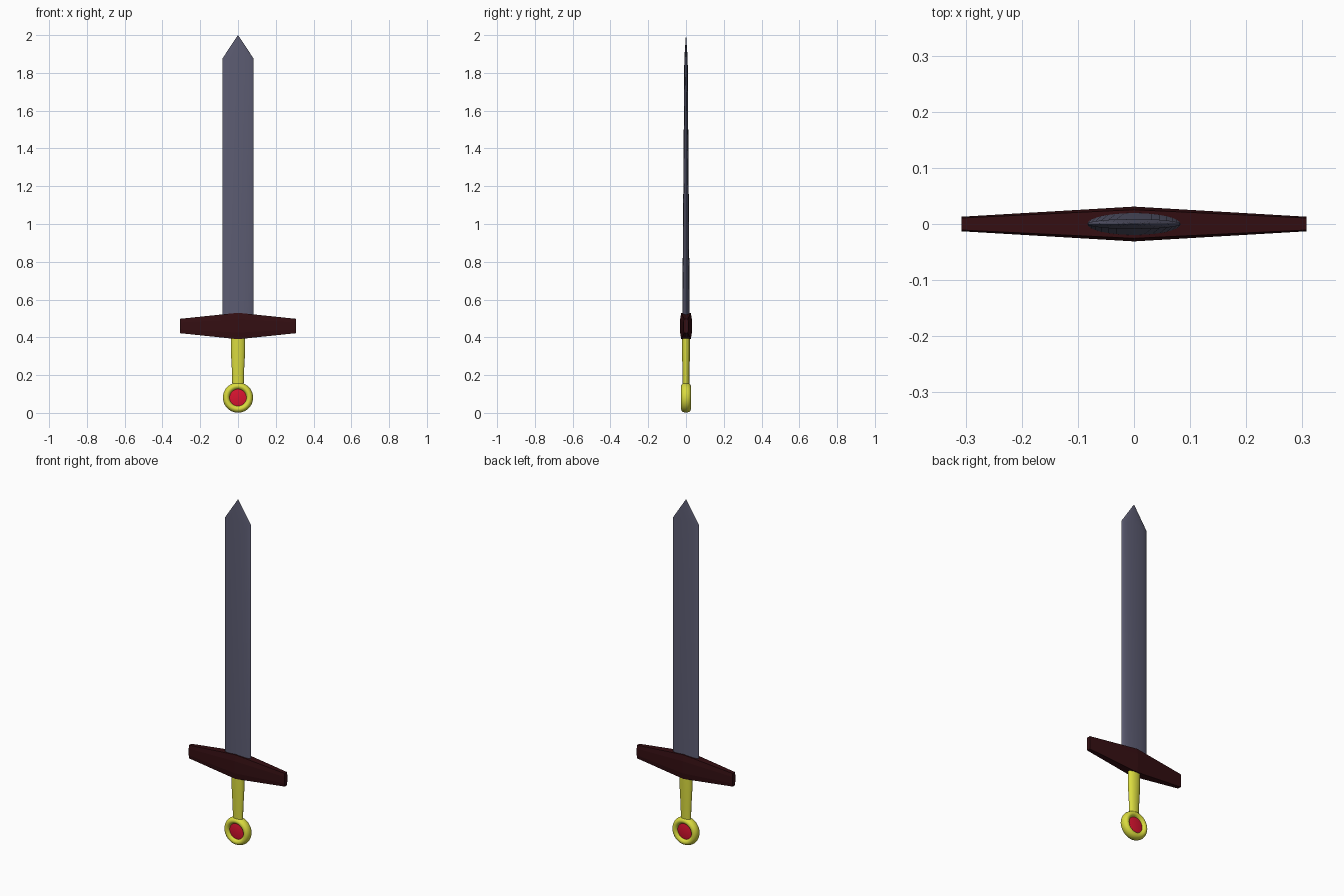
import bpy, bmesh, math

if "Cube" in bpy.data.objects:
    bpy.data.objects.remove(bpy.data.objects["Cube"])


def material(name, rgb):
    m = bpy.data.materials.new(name)
    m.diffuse_color = (*rgb, 1.0)
    m.use_nodes = True
    m.node_tree.nodes["Principled BSDF"].inputs["Base Color"].default_value = m.diffuse_color
    return m


STEEL = material("blue_grey_steel", (0.105, 0.105, 0.165))
DARK = material("dark_red_brown", (0.034, 0.0045, 0.006))
GOLD = material("yellow_gold", (0.70, 0.71, 0.05))
RED = material("red_gem", (0.70, 0.007, 0.03))


def loft(name, rings, mat, smooth=True, closed=False):
    """Skin equal-length rings of points; cap the ends unless closed in a loop."""
    bm = bmesh.new()
    rows = [[bm.verts.new(p) for p in ring] for ring in rings]
    n = len(rows[0])
    pairs = list(zip(rows, rows[1:])) + ([(rows[-1], rows[0])] if closed else [])
    for a, b in pairs:
        for i in range(n):
            j = (i + 1) % n
            bm.faces.new((a[i], a[j], b[j], b[i]))
    if not closed:
        bm.faces.new(rows[0][::-1])
        bm.faces.new(rows[-1])
    bmesh.ops.remove_doubles(bm, verts=bm.verts, dist=1e-6)
    bmesh.ops.recalc_face_normals(bm, faces=bm.faces)
    me = bpy.data.meshes.new(name)
    bm.to_mesh(me)
    bm.free()
    me.materials.append(mat)
    ob = bpy.data.objects.new(name, me)
    bpy.context.collection.objects.link(ob)
    if smooth:
        bpy.ops.object.select_all(action='DESELECT')
        ob.select_set(True)
        bpy.context.view_layer.objects.active = ob
        bpy.ops.object.shade_smooth_by_angle(angle=math.radians(35))
    return ob


def ellipse(rx, ry, z, n=32):
    return [(rx * math.cos(t), ry * math.sin(t), z)
            for t in (2 * math.pi * i / n for i in range(n))]


# Blade: constant width, thinning upward, then a straight point
loft("blade", [ellipse(0.083, 0.02, 0.46), ellipse(0.083, 0.009, 1.875),
               ellipse(0.0008, 0.0005, 2.0)], STEEL)


# Cross guard: tapers in height and depth toward both ends
def guard_section(x, hy, hz, z=0.46):
    s = 0.82
    return [(x, y * hy, z + k * hz) for y, k in
            ((-s, -1), (s, -1), (1, -0.5), (1, 0.5), (s, 1), (-s, 1), (-1, 0.5), (-1, -0.5))]


loft("guard", [guard_section(-0.307, 0.013, 0.038), guard_section(0, 0.031, 0.07),
               guard_section(0.307, 0.013, 0.038)], DARK, smooth=False)

# Grip: oval handle, slimmer toward the pommel
loft("grip", [ellipse(0.030, 0.017, 0.14), ellipse(0.032, 0.018, 0.22),
              ellipse(0.038, 0.022, 0.33), ellipse(0.038, 0.022, 0.42)], GOLD)

# Pommel ring: oval tube swept round the y axis
PZ = 0.081
ring = []
for i in range(40):
    a = 2 * math.pi * i / 40
    sect = []
    for j in range(16):
        b = 2 * math.pi * j / 16
        r = 0.061 + 0.019 * math.cos(b)
        sect.append((r * math.cos(a), 0.026 * math.sin(b), PZ + r * math.sin(a)))
    ring.append(sect)
loft("pommel_ring", ring, GOLD, closed=True)

# Gem: shallow disc set inside the ring, visible from both sides
gem = [[(x, y, PZ + z) for x, z, _ in ellipse(r, r, 0)]
       for r, y in ((0.040, -0.014), (0.050, -0.011), (0.050, 0.011), (0.040, 0.014))]
loft("gem", gem, RED)
